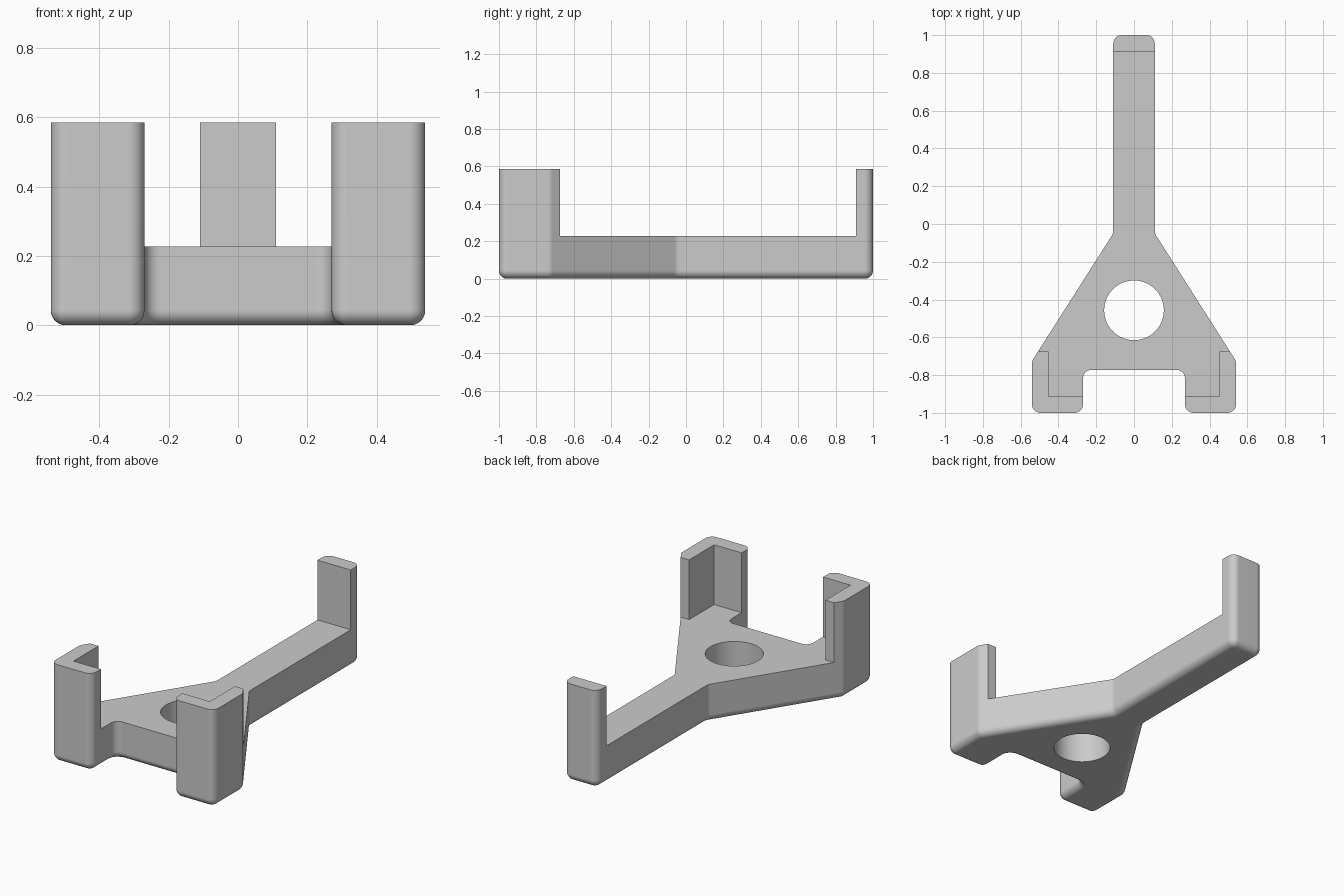
import bpy
import bmesh
import math
from mathutils import Vector

default = bpy.data.objects.get("Cube")
if default:
    bpy.data.objects.remove(default, do_unlink=True)

HEIGHT, DECK, CORNER, EDGE = 0.585, 0.227, 0.045, 0.043
STEPS = 8

grey = bpy.data.materials.new("plain grey")
grey.use_nodes = True
colour = (0.6, 0.6, 0.6, 1)
grey.diffuse_color = colour
grey.node_tree.nodes["Principled BSDF"].inputs["Base Color"].default_value = colour


def outline(corners, inset):
    """Rounded outline, pulled inwards by the inset."""
    points = []
    for i, p in enumerate(corners):
        a = (p - corners[i - 1]).normalized()
        b = (corners[(i + 1) % len(corners)] - p).normalized()
        n1, n2 = Vector((a.y, -a.x)), Vector((b.y, -b.x))
        side = 1 if a.cross(b) > 0 else -1
        centre = p - side * (n1 + n2) * CORNER / (1 + n1.dot(n2))
        for k in range(STEPS + 1):
            n = n1.slerp(n2, k / STEPS)
            points.append(centre + n * (side * CORNER - inset))
    return points


def make_object(name, bm):
    mesh = bpy.data.meshes.new(name)
    bmesh.ops.recalc_face_normals(bm, faces=bm.faces)
    bm.to_mesh(mesh)
    bm.free()
    obj = bpy.data.objects.new(name, mesh)
    bpy.context.collection.objects.link(obj)
    mesh.materials.append(grey)
    return obj


def cut(target, cutter):
    mod = target.modifiers.new("cut", "BOOLEAN")
    mod.operation, mod.solver, mod.object = "DIFFERENCE", "EXACT", cutter
    bpy.ops.object.modifier_apply(modifier=mod.name)
    bpy.data.objects.remove(cutter, do_unlink=True)


def box_cutter(name, half_width, y0, y1):
    bm = bmesh.new()
    bmesh.ops.create_cube(bm, size=1)
    bmesh.ops.scale(bm, verts=bm.verts, vec=(2 * half_width, y1 - y0, 1))
    bmesh.ops.translate(bm, verts=bm.verts, vec=(0, (y0 + y1) / 2, DECK + 0.5))
    return make_object(name, bm)


# Y-shaped body: stacked rings give the rounded bottom edge
half = [(0.27, -0.772), (0.27, -1), (0.54, -1), (0.54, -0.725), (0.11, -0.05), (0.11, 1)]
corners = [Vector(p) for p in half + [(-x, y) for x, y in reversed(half)]]
levels = []
for k in range(STEPS + 1):
    angle = math.pi / 2 * k / STEPS
    levels.append((EDGE * (1 - math.sin(angle)), EDGE * (1 - math.cos(angle))))
levels.append((0, HEIGHT))

bm = bmesh.new()
rings = [[bm.verts.new((p.x, p.y, z)) for p in outline(corners, inset)] for inset, z in levels]
for low, high in zip(rings, rings[1:]):
    for i in range(len(low)):
        bm.faces.new((low[i - 1], low[i], high[i], high[i - 1]))
bm.faces.new(rings[0])
bm.faces.new(rings[-1])
holder = make_object("cradle_body", bm)
bpy.context.view_layer.objects.active = holder
holder.select_set(True)

# Clear the space above the deck, leaving the two corner walls and the end stop
cut(holder, box_cutter("seat_cutter", 0.452, -0.912, 0.91))
cut(holder, box_cutter("arm_cutter", 0.8, -0.675, 0.91))

# Round hole through the deck
bm = bmesh.new()
bmesh.ops.create_cone(bm, cap_ends=True, segments=64, radius1=0.158, radius2=0.158, depth=2)
bmesh.ops.translate(bm, verts=bm.verts, vec=(0, -0.457, 0))
cut(holder, make_object("hole_cutter", bm))

# Smooth rounds with crisp edges
bpy.ops.object.shade_smooth_by_angle(angle=math.radians(30))
weighted = holder.modifiers.new("weighted normals", "WEIGHTED_NORMAL")
weighted.keep_sharp = True
